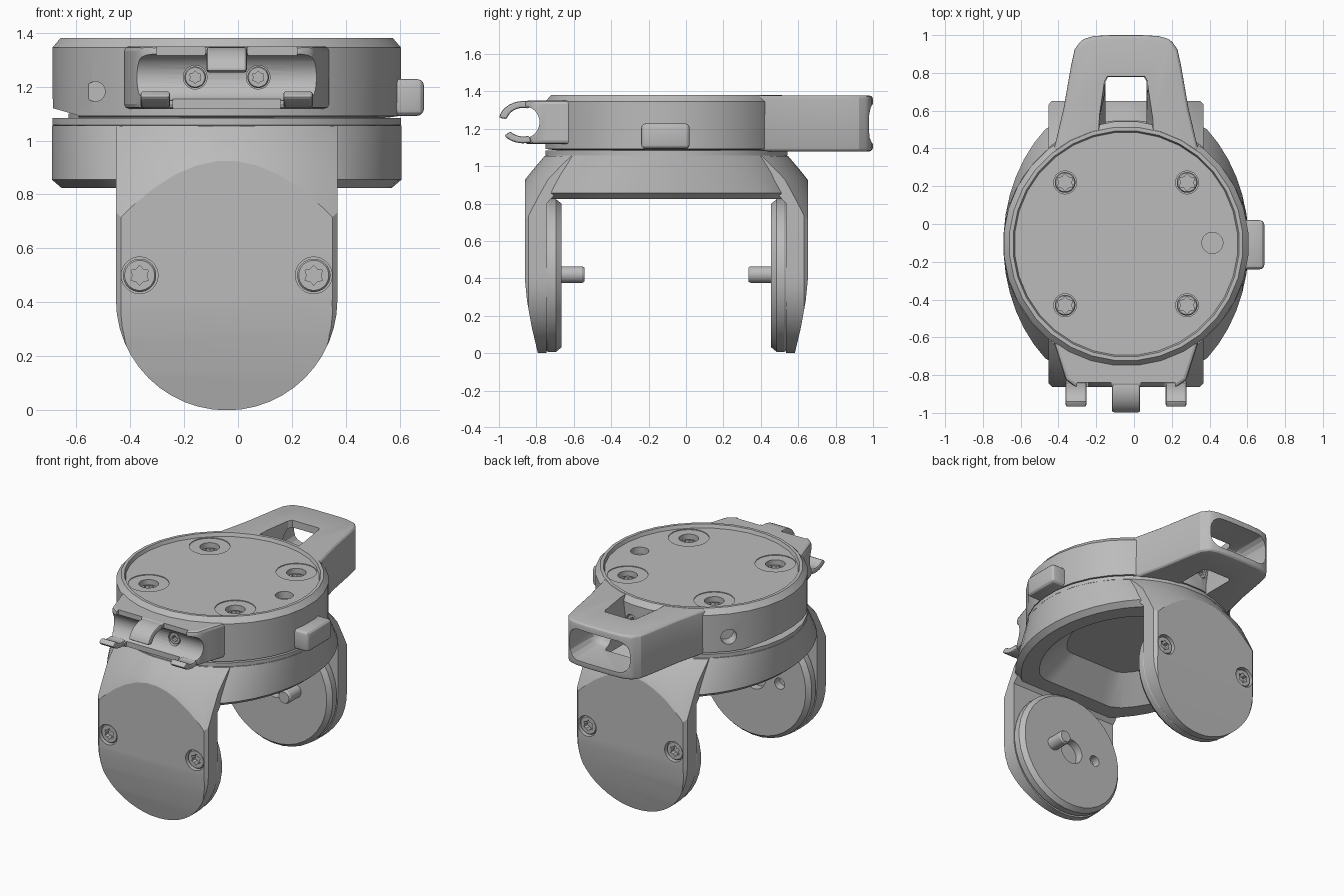
import bpy, bmesh, math
from mathutils import Vector

if "Cube" in bpy.data.objects:
    bpy.data.objects.remove(bpy.data.objects["Cube"])

CENTRE = Vector((-0.042, -0.105, 0))    # axis of the round housing
grey = bpy.data.materials.new("satin_grey")
grey.use_nodes = True
grey.diffuse_color = (0.5, 0.5, 0.5, 1)
grey.node_tree.nodes["Principled BSDF"].inputs["Base Color"].default_value = (0.5, 0.5, 0.5, 1)


def place(axis, u, v, w):
    return {"x": (w, u, v), "y": (u, w, v), "z": (u, v, w)}[axis]


def circle(r, n=32, u=0, v=0, sy=1, clamp=9):
    ang = [2 * math.pi * (i + 0.5) / n for i in range(n)]
    return [(u + r * math.cos(a), v + max(-clamp, min(clamp, r * sy * math.sin(a)))) for a in ang]


def loft(name, rings, axis="z", bevel=0, segs=2):
    """Capped solid through (outline, level) pairs along an axis."""
    bm = bmesh.new()
    loops = [[bm.verts.new(place(axis, u, v, w)) for u, v in pts] for pts, w in rings]
    n = len(loops[0])
    for a, b in zip(loops, loops[1:]):
        for i in range(n):
            j = (i + 1) % n
            bm.faces.new((a[i], a[j], b[j], b[i]))
    bm.faces.new(loops[0])
    bm.faces.new(loops[-1])
    bmesh.ops.recalc_face_normals(bm, faces=bm.faces)
    if bevel:
        sharp = [e for e in bm.edges if e.calc_face_angle(0) > 0.6]
        bmesh.ops.bevel(bm, geom=sharp, offset=bevel, segments=segs, affect="EDGES", profile=0.5)
    mesh = bpy.data.meshes.new(name)
    bm.to_mesh(mesh)
    bm.free()
    ob = bpy.data.objects.new(name, mesh)
    ob.location = CENTRE
    mesh.materials.append(grey)
    bpy.context.collection.objects.link(ob)
    return ob


def prism(name, pts, axis, a, b, bevel=0, segs=2):
    return loft(name, [(pts, a), (pts, b)], axis, bevel, segs)


def lathe(name, profile, axis="z", n=32, u=0, v=0):
    return loft(name, [(circle(r, n, u, v), w) for r, w in profile], axis)


def activate(ob):
    bpy.ops.object.select_all(action="DESELECT")
    ob.select_set(True)
    bpy.context.view_layer.objects.active = ob


def boolean(ob, cutter, op="DIFFERENCE"):
    cutter.hide_render = True
    mod = ob.modifiers.new("cut", "BOOLEAN")
    mod.operation, mod.object, mod.solver = op, cutter, "EXACT"
    activate(ob)
    bpy.ops.object.modifier_apply(modifier="cut")
    bpy.data.objects.remove(cutter)


def box(u, v):
    return [(u[0], v[0]), (u[1], v[0]), (u[1], v[1]), (u[0], v[1])]


def mirrored(half):
    return half + [(-x, y) for x, y in reversed(half)]


def screw(host, name, axis, u, v, face, out, r, depth=0.012, lobe=0.6):
    """Sunken six-lobed screw; out is the sign of its outward direction."""
    boolean(host, lathe("cutter", [(r * 1.1, face - out * 0.07), (r * 1.1, face + out * 0.05)], axis, 24, u, v))
    top = face - out * depth
    head = lathe(name, [(r, face - out * 0.075), (r, top - out * 0.008), (r * 0.9, top)], axis, 24, u, v)
    star = [(u + r * k * math.cos(i * math.pi / 6), v + r * k * math.sin(i * math.pi / 6))
            for i in range(12) for k in [lobe if i % 2 else lobe * 0.7]]
    boolean(head, prism("cutter", star, axis, top - out * 0.035, top + out * 0.02))


# Top housing with raised rim and sunken lid
housing = lathe("housing", [(0.60, 1.085), (0.648, 1.092), (0.65, 1.345), (0.62, 1.38), (0.60, 1.38), (0.592, 1.357)])
boolean(housing, prism("cutter", [(-0.7, 1.05), (-0.55, 1.05), (-0.55, 1.093), (-0.7, 1.136)], "y", -0.7, 0.7))
for i, (sx, sy) in enumerate([(1, 1), (-1, 1), (1, -1), (-1, -1)]):
    u, v = sx * 0.323, sy * 0.325
    boolean(housing, lathe("cutter", [(0.125, 1.352), (0.125, 1.37)], "z", 24, u, v))
    screw(housing, f"lid_screw_{i}", "z", u, v, 1.352, 1, 0.055, 0.03, 0.85)
boolean(housing, lathe("cutter", [(0.056, 1.31), (0.056, 1.4)], "z", 24, 0.457, 0.005))

# Drilled holes in the side wall
boolean(housing, lathe("cutter", [(0.037, -0.6), (0.037, -0.395)], "y", 20, -0.488, 1.182))
drill = lathe("cutter", [(0.05, 0.57), (0.05, 0.75)], "x", 20)
drill.location = CENTRE + Vector((0, 0, 1.19))
drill.rotation_euler.z = math.radians(140)
boolean(housing, drill)

# Side push button
prism("side_button", box((-0.135, 0.125), (1.092, 1.228)), "x", 0.6, 0.732, 0.025, 3)

# Turning plate and yoke bridge
lathe("turning_plate", [(0.59, 1.1), (0.59, 1.083), (0.65, 1.083), (0.65, 1.058), (0.635, 1.05)])
bridge = loft("yoke_bridge", [(circle(0.65, 48, clamp=0.645), 1.056), (circle(0.65, 48, sy=1.12, clamp=0.645), 0.96),
                              (circle(0.65, 48, sy=1.24, clamp=0.645), 0.855),
                              (circle(0.615, 48, sy=1.24, clamp=0.645), 0.825)])
boolean(bridge, loft("cutter", [(circle(0.53, 40, sy=1.2, clamp=0.52), 0.815),
                                (circle(0.36, 40, sy=1.2, clamp=0.35), 0.98)]))


def arm_outline(r):
    ang = [math.pi * i / 24 for i in range(25)]
    return [(r, 1.2)] + [(r * math.cos(a), 0.41 - r * math.sin(a)) for a in ang] + [(-r, 1.2)]


# Yoke arms: side section, trimmed by the front outline and a conical shoulder
section = [(0.48, 1.055), (0.65, 1.055), (0.757, 0.93), (0.757, 0.40), (0.745, 0.28), (0.72, 0.14),
           (0.687, 0), (0.64, 0), (0.64, 0.8), (0.59, 0.855), (0.48, 0.855)]
for s, side in [(-1, "front"), (1, "back")]:
    arm = prism(f"{side}_arm", [(s * y, z) for y, z in section], "x", -0.5, 0.5)
    trim = [(arm_outline(0.411), s * 0.3), (arm_outline(0.411), s * 0.737), (arm_outline(0.391), s * 0.758),
            (arm_outline(0.391), s * 0.9)]
    boolean(arm, loft("cutter", trim, "y"), "INTERSECT")
    boolean(arm, lathe("cutter", [(0.65, 1.06), (0.755, 0.93), (0.865, 0.69), (0.9, -0.1)], "z", 64), "INTERSECT")
    for k in (-1, 1):
        screw(arm, f"{side}_arm_screw_{k + 1}", "y", k * 0.323, 0.5, s * 0.757, s, 0.062)

    # Round inner pad with hub hole, small hole and pin
    pad = lathe(f"{side}_pad", [(0.40, s * 0.65), (0.41, s * 0.63), (0.41, s * 0.59), (0.385, s * 0.56)], "y", 36, 0, 0.415)
    for u, r in [(0, 0.085), (-0.19, 0.037)]:
        boolean(pad, lathe("cutter", [(r, s * 0.5), (r, s * 0.615)], "y", 24, u, 0.42))
    lathe(f"{side}_pin", [(0.045, s * 0.63), (0.045, s * 0.45), (0.038, s * 0.438)], "y", 20, 0.15, 0.42)

# Front clip: block with a round groove for a crossbar
block = mirrored([(0.38, -0.42), (0.38, -0.53), (0.345, -0.64), (0.32, -0.72), (0.27, -0.758)])
clip = prism("clip_body", block, "z", 1.118, 1.35, 0.018)
GY, GZ = -0.765, 1.235
boolean(clip, lathe("cutter", [(0.087, -0.5), (0.087, 0.5)], "x", 28, GY, GZ))
for i, u in enumerate((-0.117, 0.117)):
    screw(clip, f"clip_screw_{i}", "y", u, GZ, GY + 0.087, -1, 0.04, 0.0)
boolean(clip, prism("cutter", box((-0.2, 0.2), (1.08, 1.155)), "y", -0.9, -0.735))
for u in (-0.17, 0.17):
    boolean(clip, prism("cutter", box((u - 0.09, u + 0.09), (1.3, 1.4)), "y", -0.9, -0.735))


def finger(name, x0, x1, a0, a1):
    angs = [math.radians(a0 + (a1 - a0) * i / 9) for i in range(10)]
    arc = [(GY + r * math.cos(a), GZ + 0.85 * r * math.sin(a)) for r, seq in ((0.133, angs), (0.09, angs[::-1])) for a in seq]
    prism(name, arc, "x", x0, x1, 0.01, 2)


finger("upper_finger", -0.075, 0.075, 70, 168)
finger("lower_finger_left", 0.21, 0.32, 290, 220)
finger("lower_finger_right", -0.32, -0.21, 290, 220)

# Back lever: tapered loop with a flared window and a hollow end
edge = [(0.42, 0.36), (0.375, 0.53), (0.33, 0.72), (0.29, 0.95), (0.272, 1.03), (0.235, 1.082), (0.17, 1.1), (0.08, 1.105)]
lever = prism("lever", mirrored(edge), "z", 1.078, 1.378, 0.022, 3)
lower_window = mirrored([(0.108, 0.5), (0.108, 0.66), (0.108, 0.86), (0.095, 0.883)])
upper_window = mirrored([(0.155, 0.5), (0.145, 0.66), (0.115, 0.86), (0.1, 0.885)])
boolean(lever, loft("cutter", [(lower_window, 1.0), (lower_window, 1.15), (upper_window, 1.4)]))
boolean(lever, prism("cutter", box((-0.225, 0.225), (1.12, 1.33)), "y", 0.8, 1.25, 0.075, 4))
boolean(lever, lathe("cutter", [(0.05, -0.5), (0.05, 0.5)], "x", 24, 1.135, 1.165))
boolean(lever, lathe("cutter", [(0.62, 1.0), (0.62, 1.5)], "z", 48))
for i, u in enumerate((-0.07, 0.07)):
    screw(housing, f"lever_screw_{i}", "y", u, 1.23, 0.643, 1, 0.042)

# Smooth rounded surfaces, keep crisp edges
for ob in bpy.context.collection.objects:
    if ob.type == "MESH" and grey.name in ob.data.materials:
        activate(ob)
        bpy.ops.object.shade_smooth_by_angle(angle=math.radians(20))
